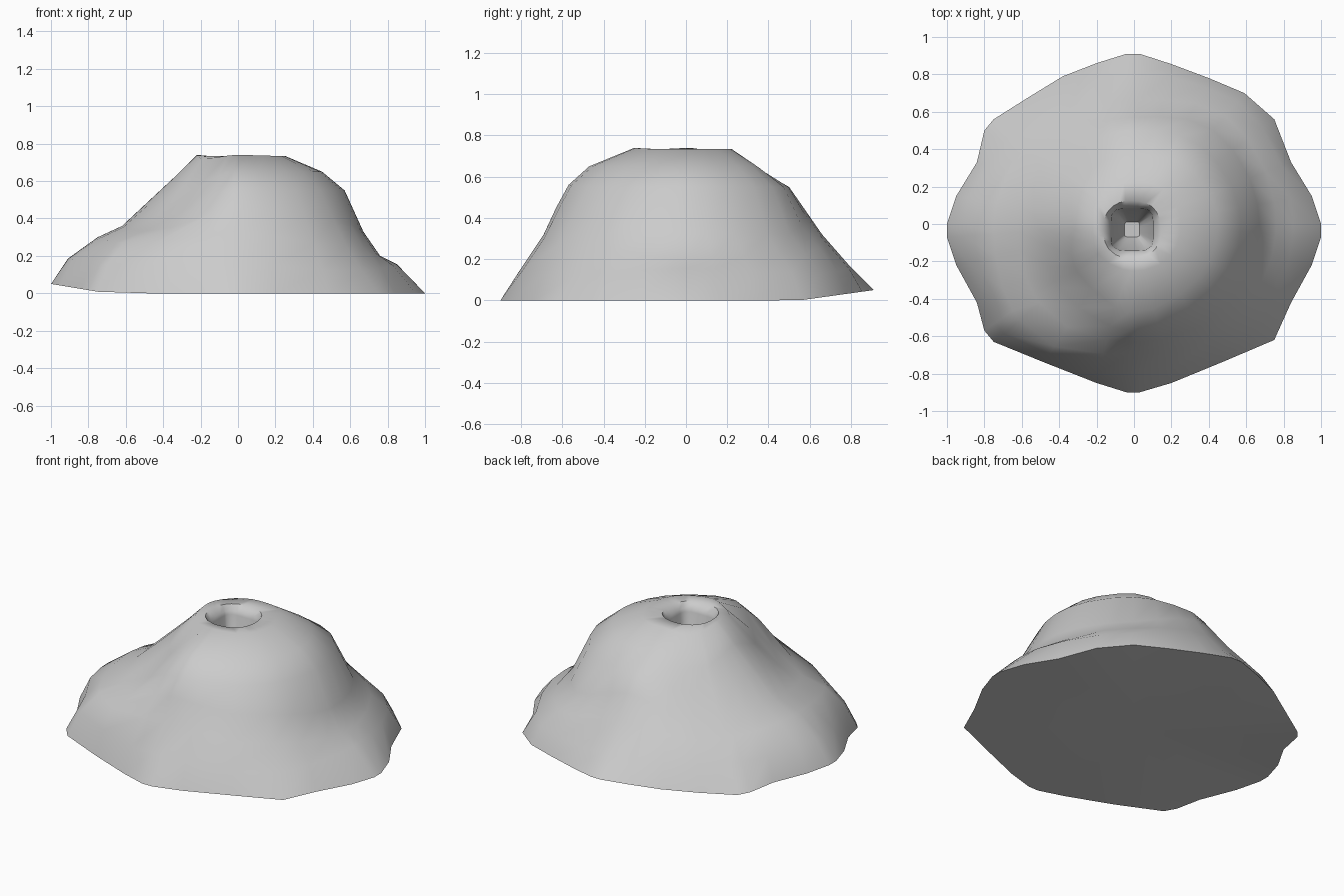
import bpy, bmesh, math

if "Cube" in bpy.data.objects:
    bpy.data.objects.remove(bpy.data.objects["Cube"])

# Footprint of the mound, counter-clockwise from +x
OUTLINE = [(1, 0), (.95, .15), (.84, .33), (.75, .56), (.59, .70), (.40, .78), (.20, .855),
           (.03, .91), (-.04, .91), (-.20, .86), (-.38, .79), (-.56, .68), (-.75, .56), (-.80, .50),
           (-.84, .33), (-.95, .15), (-1, 0), (-1, -.07), (-.95, -.22), (-.84, -.42), (-.80, -.57),
           (-.75, -.63), (-.48, -.74), (-.20, -.85), (-.04, -.90), (.03, -.90), (.20, -.85),
           (.48, -.735), (.75, -.62), (.84, -.42), (.95, -.22), (1, -.07)]

# Slope profiles (radius, height) every 45 degrees, starting at +x
SLOPES = [
    [(.25, .735), (.45, .65), (.57, .55), (.67, .33), (.76, .20), (.85, .155)],
    [(.25, .735), (.42, .65), (.55, .55), (.66, .32), (.76, .22), (.86, .13)],
    [(.22, .735), (.36, .63), (.50, .55), (.57, .45), (.66, .32), (.80, .16)],
    [(.25, .72), (.38, .57), (.49, .46), (.59, .36), (.70, .26), (.80, .15)],
    [(.22, .74), (.33, .63), (.47, .50), (.62, .36), (.75, .30), (.91, .185)],
    [(.25, .72), (.40, .54), (.53, .41), (.66, .33), (.80, .27), (.91, .15)],
    [(.25, .74), (.47, .65), (.57, .56), (.63, .45), (.69, .32), (.80, .155)],
    [(.26, .735), (.45, .65), (.57, .55), (.66, .40), (.75, .26), (.86, .12)],
]

# Crater rings (half width, height, squareness)
CRATER = [(.155, .735, 2.3), (.12, .70, 4), (.112, .68, 5), (.10, .56, 6), (.04, .42, 20)]


def slope_point(angle, ring):
    f = (angle / (math.pi / 4)) % 8
    i, t = int(f), f - int(f)
    t = t * t * (3 - 2 * t)
    a, b = SLOPES[i % 8][ring], SLOPES[(i + 1) % 8][ring]
    return [p + (q - p) * t for p, q in zip(a, b)]


def rim_height(x, y):
    # the footprint lifts slightly at the far left and far back
    return max(0, .05 * (-x - .7) / .3, .05 * (y - .55) / .36)


bm = bmesh.new()
angles = [math.atan2(y, x) for x, y in OUTLINE]
rings = [[bm.verts.new((x, y, rim_height(x, y))) for x, y in OUTLINE]]

# Outer slopes
for k in reversed(range(6)):
    ring = []
    for a, (x, y) in zip(angles, OUTLINE):
        r, z = slope_point(a, k)
        r = min(r, .94 * math.hypot(x, y))
        ring.append(bm.verts.new((r * math.cos(a), r * math.sin(a), z)))
    rings.append(ring)

# Crater lip and shaft
for half, z, n in CRATER:
    ring = []
    for a in angles:
        c, s = math.cos(a), math.sin(a)
        r = half / (abs(c) ** n + abs(s) ** n) ** (1 / n)
        ring.append(bm.verts.new((-.01 + r * c, -.03 + r * s, z)))
    rings.append(ring)

count = len(OUTLINE)
for lower, upper in zip(rings, rings[1:]):
    for i in range(count):
        j = (i + 1) % count
        bm.faces.new((lower[i], lower[j], upper[j], upper[i]))

# Crater floor and underside
bm.faces.new(rings[-1])
centre = bm.verts.new((0, 0, 0))
for i in range(count):
    bm.faces.new((rings[0][(i + 1) % count], rings[0][i], centre))

bmesh.ops.recalc_face_normals(bm, faces=bm.faces)
mesh = bpy.data.meshes.new("crater_mound")
bm.to_mesh(mesh)
bm.free()
mound = bpy.data.objects.new("crater_mound", mesh)
bpy.context.collection.objects.link(mound)
bpy.context.view_layer.objects.active = mound
mound.select_set(True)
bpy.ops.object.shade_smooth_by_angle(angle=math.radians(50))
